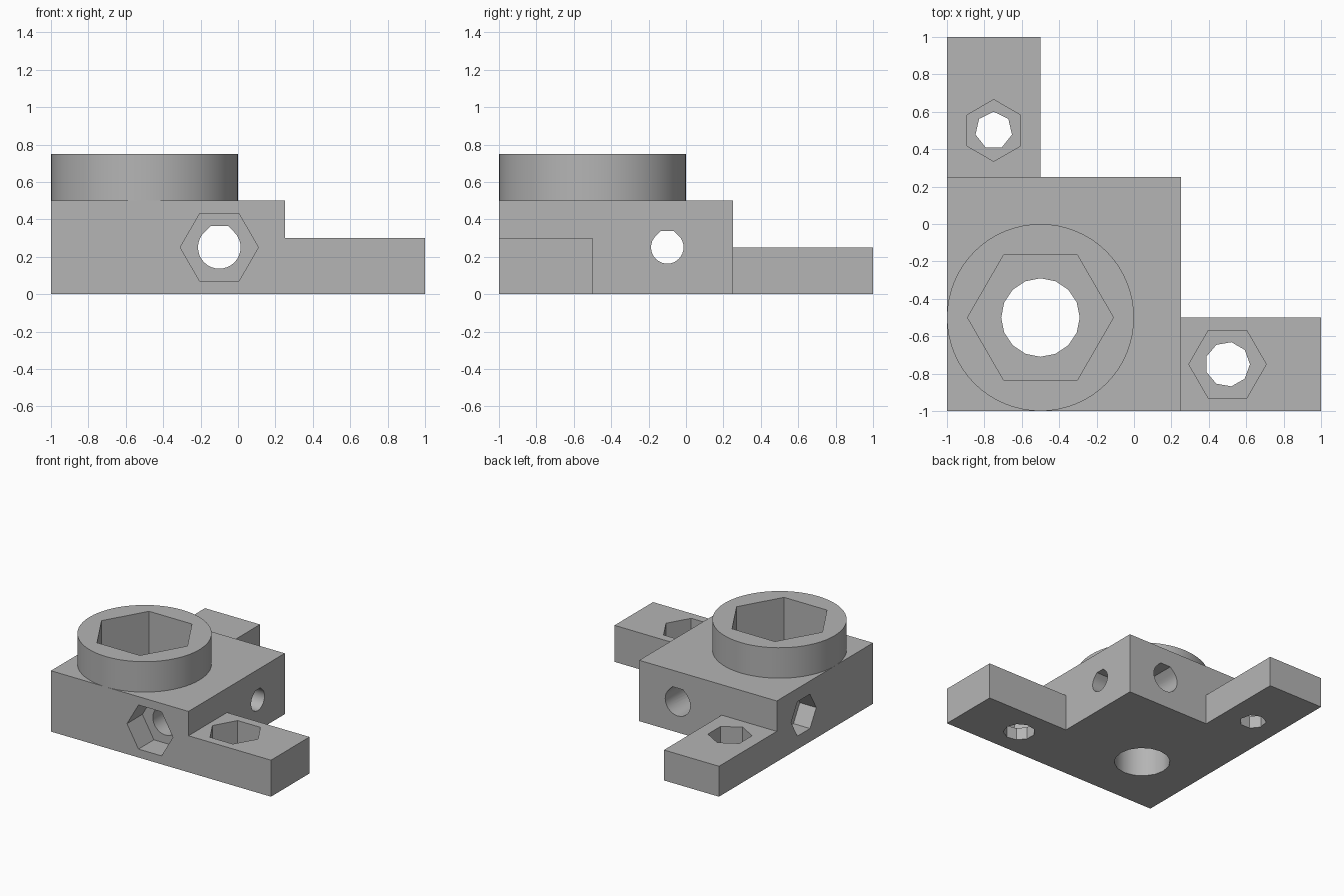
import bpy, bmesh
from math import pi, sin, cos, tan

if "Cube" in bpy.data.objects:
    bpy.data.objects.remove(bpy.data.objects["Cube"])

GREY = (0.46, 0.46, 0.46, 1)
mat = bpy.data.materials.new("light grey")
mat.use_nodes = True
mat.diffuse_color = GREY
mat.node_tree.nodes["Principled BSDF"].inputs["Base Color"].default_value = GREY


def prism(name, profile, lo, hi, axis="z"):
    """Extrude a flat profile along an axis from lo to hi."""
    place = {"x": lambda u, v, w: (w, u, v),
             "y": lambda u, v, w: (u, w, v),
             "z": lambda u, v, w: (u, v, w)}[axis]
    bm = bmesh.new()
    bottom = [bm.verts.new(place(u, v, lo)) for u, v in profile]
    top = [bm.verts.new(place(u, v, hi)) for u, v in profile]
    bm.faces.new(bottom)
    bm.faces.new(top)
    n = len(profile)
    for i in range(n):
        j = (i + 1) % n
        bm.faces.new((bottom[i], bottom[j], top[j], top[i]))
    bmesh.ops.recalc_face_normals(bm, faces=bm.faces)
    mesh = bpy.data.meshes.new(name)
    bm.to_mesh(mesh)
    bm.free()
    mesh.materials.append(mat)
    ob = bpy.data.objects.new(name, mesh)
    bpy.context.collection.objects.link(ob)
    return ob


def rect(x0, x1, y0, y1):
    return [(x0, y0), (x1, y0), (x1, y1), (x0, y1)]


def polygon(u, v, r, n, start=0.0):
    return [(u + r * cos(start + 2 * pi * i / n), v + r * sin(start + 2 * pi * i / n))
            for i in range(n)]


def flat_top_round(u, v, r, n=24):
    """Round below, with 45 degree shoulders and a flat top."""
    arc = [3 * pi / 4 + 1.5 * pi * i / n for i in range(n + 1)]
    flat = r * tan(pi / 8)
    return ([(u + r * cos(a), v + r * sin(a)) for a in arc]
            + [(u + flat, v + r), (u - flat, v + r)])


def combine(target, tool, operation):
    mod = target.modifiers.new("combine", "BOOLEAN")
    mod.operation, mod.solver, mod.object = operation, "EXACT", tool
    bpy.context.view_layer.objects.active = target
    bpy.ops.object.modifier_apply(modifier=mod.name)


def cut(targets, *args):
    tool = prism("cutter", *args)
    for target in targets:
        combine(target, tool, "DIFFERENCE")
    bpy.data.objects.remove(tool)


# Corner block with two mounting arms, and the raised collar
body = prism("corner_block", rect(-1, 0.25, -1, 0.25), 0, 0.5)
for arm in (prism("side_arm", rect(0.2, 1, -1, -0.5), 0, 0.3),
            prism("back_arm", rect(-1, -0.5, 0.2, 1), 0, 0.25)):
    combine(body, arm, "UNION")
    bpy.data.objects.remove(arm)
collar = prism("collar", polygon(-0.5, -0.5, 0.5, 64), 0.5, 0.75)

# Large bolt hole with its hexagonal pocket
cut([body], polygon(-0.5, -0.5, 0.21, 16), -0.2, 0.6)
cut([body, collar], polygon(-0.5, -0.5, 0.39, 6), 0.4, 0.9)

# Arm bolt holes with nut pockets
cut([body], polygon(0.5, -0.75, 0.12, 9), -0.2, 0.5)
cut([body], polygon(0.5, -0.75, 0.207, 6), 0.1, 0.5)
cut([body], polygon(-0.75, 0.5, 0.1, 7, pi / 2), -0.2, 0.5)
cut([body], polygon(-0.75, 0.5, 0.165, 6, pi / 2), 0.1, 0.5)

# Horizontal crossing bolt holes with nut pockets
cut([body], flat_top_round(-0.1, 0.25, 0.114), -1.2, 0.5, "y")
cut([body], polygon(-0.1, 0.25, 0.209, 6), -1.2, -0.8, "y")
cut([body], flat_top_round(-0.1, 0.25, 0.087), -1.2, 0.5, "x")
cut([body], polygon(-0.1, 0.25, 0.163, 6), -1.2, -0.85, "x")

# Smooth the round walls, keep the corners sharp
for ob in (body, collar):
    bpy.ops.object.select_all(action="DESELECT")
    ob.select_set(True)
    bpy.context.view_layer.objects.active = ob
    bpy.ops.object.shade_smooth_by_angle(angle=pi / 6)
